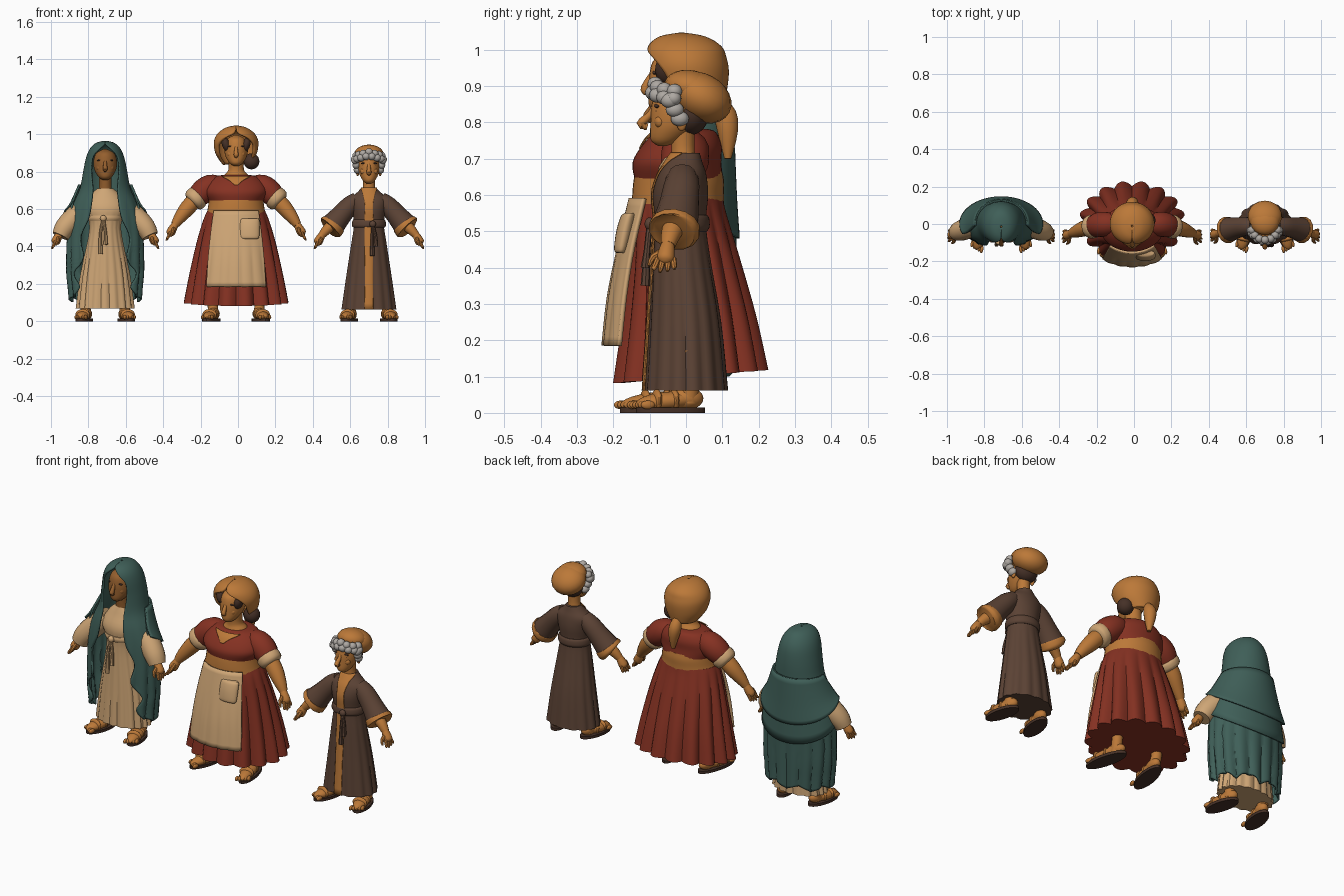
import bpy, bmesh, math
from mathutils import Vector, Matrix, Euler

def material(name, rgb):
    m = bpy.data.materials.new(name)
    m.diffuse_color = (*rgb, 1)
    return m

SKIN = material("warm ochre", (0.50, 0.19, 0.040))
SHADE = material("deep ochre", (0.30, 0.115, 0.027))
RED = material("brick red", (0.235, 0.031, 0.016))
GREEN = material("deep teal", (0.050, 0.115, 0.098))
CREAM = material("cream linen", (0.62, 0.38, 0.18))
BROWN = material("brown wool", (0.105, 0.055, 0.035))
DARK = material("dark leather", (0.060, 0.030, 0.020))
GREY = material("grey hair", (0.42, 0.39, 0.36))

def finish(name, bm, mat, thick=0):
    bmesh.ops.recalc_face_normals(bm, faces=bm.faces)
    me = bpy.data.meshes.new(name)
    bm.to_mesh(me)
    bm.free()
    me.materials.append(mat)
    me.shade_smooth()
    me.set_sharp_from_angle(angle=math.radians(38))
    ob = bpy.data.objects.new(name, me)
    bpy.context.collection.objects.link(ob)
    if thick:
        mod = ob.modifiers.new("thickness", 'SOLIDIFY')
        mod.thickness, mod.offset = thick, 0
    return ob

def spline(p, k=4):
    """Smooth interpolation through tuples."""
    out = []
    for i in range(len(p) - 1):
        a, b, c, d = p[max(i - 1, 0)], p[i], p[i + 1], p[min(i + 2, len(p) - 1)]
        for j in range(k):
            t = j / k
            out.append(tuple(0.5 * (2*B + (C - A)*t + (2*A - 5*B + 4*C - D)*t*t + (3*B - A - 3*C + D)*t**3)
                             for A, B, C, D in zip(a, b, c, d)))
    return out + [tuple(p[-1])]

def skin_rows(bm, rows, closed):
    n = len(rows[0])
    for r, q in zip(rows, rows[1:]):
        for k in range(n if closed else n - 1):
            bm.faces.new((r[k], r[(k + 1) % n], q[(k + 1) % n], q[k]))
    if closed:
        bm.faces.new(rows[0])
        bm.faces.new(rows[-1])

def loft(name, x, rings, mat, seg=40, pleats=0, mid=None, thick=0, hem=None, grow=0, k=4):
    """Rings are (z, cy, rx, ry, pleat depth, half span); open shell if mid is given."""
    rings = spline([tuple(r) + (0, 180)[len(r) - 4:] for r in rings], k)
    bm, rows = bmesh.new(), []
    for i, (z, cy, rx, ry, amp, span) in enumerate(rings):
        row, t = [], i / (len(rings) - 1)
        for j in range(seg if mid is None else seg + 1):
            a = math.tau * j / seg if mid is None else math.radians(mid + min(span, 180) * (2 * j / seg - 1))
            f = 1 - amp * (1 - abs(math.sin(pleats * a / 2))) if pleats else 1
            row.append(bm.verts.new((x + (rx + grow) * f * math.cos(a), cy + (ry + grow) * f * math.sin(a),
                                     z + (hem(a, t) if hem else 0))))
        rows.append(row)
    skin_rows(bm, rows, mid is None)
    return finish(name, bm, mat, thick)

def limb(name, x, pts, mat, s=1, seg=14, k=3):
    """Round tube through (x, y, z, radius) points."""
    pts = spline(pts, k)
    bm, rows = bmesh.new(), []
    pos = [Vector((x + s * p[0], p[1], p[2])) for p in pts]
    for i, p in enumerate(pos):
        d = (pos[min(i + 1, len(pos) - 1)] - pos[max(i - 1, 0)]).normalized()
        ref = Vector((0, 1, 0)) if abs(d.y) < 0.9 else Vector((1, 0, 0))
        u = d.cross(ref).normalized()
        w = d.cross(u)
        rows.append([bm.verts.new(p + pts[i][3] * (u * math.cos(math.tau*j/seg) + w * math.sin(math.tau*j/seg)))
                     for j in range(seg)])
    skin_rows(bm, rows, True)
    return finish(name, bm, mat)

def blobs(name, x, items, mat, s=1):
    """One object of ellipsoids (location, scale, rotation)."""
    bm = bmesh.new()
    for loc, sc, rot in items:
        m = (Matrix.Translation((x + s * loc[0], loc[1], loc[2]))
             @ Euler((rot[0], s * rot[1], s * rot[2])).to_matrix().to_4x4() @ Matrix.Diagonal((*sc, 1)))
        bmesh.ops.create_uvsphere(bm, u_segments=18, v_segments=12, radius=1, matrix=m)
    return finish(name, bm, mat)

O = (0, 0, 0)

def hand(who, x, s, wrist, tip):
    """Palm, four fingers spread front to back, and a thumb."""
    w, t = Vector(wrist), Vector(tip)
    d = t - w
    limb(who + "palm", x, [(*w, .018), (*(w + d * .3), .023), (*(w + d * .55), .023), (*(w + d * .68), .010)], SKIN, s)
    for i in range(4):
        off = Vector((0, -.021 + .014 * i, 0))
        end = t + off * 1.5 - d * (.12 * abs(i - 1.3) / 1.3)
        limb(who + "finger", x, [(*(w + d * .5 + off), .0085), (*(w + d * .8 + off * 1.3), .008), (*end, .004)],
             SKIN, s, 8, 2)
    limb(who + "thumb", x, [(*(w + d * .2), .012), (*(w + d * .45 + Vector((-.01, -.035, 0))), .010),
                            (*(w + d * .75 + Vector((-.012, -.042, 0))), .005)], SKIN, s, 8, 2)

def foot(who, x, s, fx, length):
    """Sandalled foot turned outward."""
    cy = .055 - length / 2
    turn, h = .22, length / 2
    rot = Matrix.Rotation(turn, 3, 'Z')
    at = lambda px, py, pz: tuple(Vector((fx, cy, 0)) + rot @ Vector((px, py, pz)))
    blobs(who + "foot", x, [(at(0, -.01, .032), (.036, h * .9, .026), (.08, 0, turn)),
                            (at(0, h * .45, .04), (.031, h * .5, .032), (0, 0, turn))]
          + [(at(-.028 + .014 * i, -h * (.92 - .05 * i), .022), (.009, .02, .012), (0, 0, turn)) for i in range(5)],
          SKIN, s)
    limb(who + "ankle", x, [(*at(0, h * .5, .03), .03), (fx * .95, .01, .09, .027), (fx * .9, .005, .17, .033)], SKIN, s)
    for q in (-.4, .1):
        blobs(who + "sandal_strap", x, [(at(0, q * h, .034), (.040, .014, .031), (0, 0, turn))], SKIN, s)
    bm = bmesh.new()
    bmesh.ops.create_cone(bm, cap_ends=True, segments=24, radius1=1, radius2=1, depth=1,
                          matrix=Matrix.Translation((x + s * fx, cy, .0075)) @ Matrix.Rotation(s * turn, 4, 'Z')
                          @ Matrix.Diagonal((.043, h, .015, 1)))
    finish(who + "sandal_sole", bm, DARK)

def face(who, x, cy, chin, w, h, nose, mat):
    """Head with nose, eyes, brows and mouth; front of the face looks along -y."""
    loft(who + "head", x, [(chin, cy - .045, .012, .012), (chin + h*.1, cy - .035, w*.58, .042),
                           (chin + h*.35, cy - .012, w*.95, .066), (chin + h*.65, cy, w, .075),
                           (chin + h*.88, cy, w*.75, .06), (chin + h, cy, .01, .01)], mat, 28)
    f = cy - .068
    limb(who + "nose", x, [(0, f, chin + h*.62, .008), (0, f - .012, chin + h*.5, .010),
                           (0, f - nose, chin + h*.36, .013), (0, f - nose*.5, chin + h*.31, .009)], mat, 1, 10)
    blobs(who + "mouth", x, [((0, f + .008, chin + h*.21), (.020, .009, .0035), O)], DARK)
    blobs(who + "lower_lip", x, [((0, f + .007, chin + h*.17), (.015, .009, .005), O)], mat)
    for s in (-1, 1):
        blobs(who + "cheek", x, [((.028, f + .016, chin + h*.39), (.019, .015, .018), O)], mat, s)
        blobs(who + "eye", x, [((.026, f + .009, chin + h*.565), (.010, .006, .004), O)], DARK, s)
        blobs(who + "brow", x, [((.027, f + .008, chin + h*.65), (.017, .008, .005), (0, .2, 0))], DARK, s)

# --- Cloaked woman: cream robe, teal mantle drawn up as a hood
A, n = -.71, "cloaked_woman_"
face(n, A, -.015, .755, .062, .165, .024, SHADE)
loft(n + "neck", A, [(.66, .0, .045, .04), (.72, -.01, .033, .033), (.80, -.015, .035, .035)], SHADE)
loft(n + "robe", A, [(.068, 0, .16, .105, .10), (.25, 0, .135, .095, .08), (.5, -.01, .085, .075, .03),
                     (.6, -.01, .115, .08), (.67, 0, .085, .06), (.71, 0, .042, .042)], CREAM, 80, 18)
loft(n + "belt", A, [(.535, -.01, .088, .083), (.55, -.01, .094, .088), (.565, -.01, .092, .085)], CREAM)
blobs(n + "belt_knot", A, [((-.01, -.10, .55), (.017, .014, .017), O)], CREAM)
for dx, low in ((-.025, .36), (.002, .41)):
    limb(n + "belt_tail", A, [(-.01, -.10, .55, .008), (dx, -.105, .47, .008), (dx, -.11, low, .012)], CREAM, 1, 8)
loft(n + "mantle", A, [(.10, .0, .195, .13, .12, 117), (.18, .0, .20, .13, .11, 133), (.26, .0, .207, .13, .09, 126),
                       (.34, .0, .207, .13, .07, 146), (.44, .0, .203, .13, .05, 138), (.54, .0, .195, .125, .03, 152),
                       (.63, .0, .165, .12, .01, 154), (.71, .005, .13, .112, 0, 150), (.80, .005, .113, .110, 0, 140),
                       (.875, -.002, .097, .107, 0, 137), (.922, -.01, .076, .092, 0, 157),
                       (.95, -.012, .045, .06, 0, 180), (.96, -.015, .004, .004, 0, 180)],
     GREEN, 72, 16, 90, .010, lambda a, t: .03 * abs(math.sin(4 * a)) * max(0, 1 - 8 * t))
for low, g in ((.46, .010), (.57, .016)):
    loft(n + "mantle_fold", A, [(low, .0, .205, .128, 0, 112), (.63, .0, .168, .121, 0, 108),
                                (.73, .005, .125, .110, 0, 95)], GREEN, 40, 0, 90, .008,
         lambda a, t: -.09 * math.sin(a) * (1 - t), g)
for s in (-1, 1):
    limb(n + "sleeve", A, [(.09, 0, .62, .05), (.16, -.015, .56, .058), (.215, -.035, .50, .055),
                           (.24, -.045, .455, .045)], CREAM, s)
    hand(n, A, s, (.242, -.05, .47), (.287, -.065, .385))
    foot(n, A, s, .112, .195)

# --- Aproned woman: red pleated dress, head scarf, rolled cuffs
B, n = -.01, "aproned_woman_"
face(n, B, -.025, .83, .062, .165, .020, SKIN)
loft(n + "neck", B, [(.73, -.01, .09, .075), (.78, -.01, .065, .055), (.81, -.015, .042, .042), (.87, -.02, .042, .042)], SKIN)
loft(n + "bodice", B, [(.645, -.02, .148, .122), (.69, -.025, .168, .122), (.735, -.012, .155, .11),
                       (.772, -.002, .115, .085), (.782, -.005, .072, .062)], RED)
loft(n + "neck_opening", B, [(.728, -.012, .157, .112, 0, 3), (.755, -.007, .140, .101, 0, 16),
                             (.775, -.002, .112, .085, 0, 40)], SKIN, 12, 0, -90, .004, None, .004)
loft(n + "waistband", B, [(.575, -.022, .158, .126), (.60, -.022, .152, .126), (.635, -.02, .147, .125),
                          (.665, -.02, .145, .12)], SKIN)
skirt = [(.10, .013, .285, .218, .13), (.25, .008, .255, .19, .11), (.42, -.005, .215, .155, .07),
         (.54, -.018, .178, .132, .03), (.59, -.02, .155, .122)]
loft(n + "skirt", B, skirt, RED, 128, 16, None, 0, lambda a, t: .018 * math.sin(a) * (1 - t))
loft(n + "apron", B, [(.185, -.005, .272, .222, .02, 36), (.32, -.01, .245, .202, .02, 38),
                      (.46, -.018, .21, .165, 0, 40), (.59, -.02, .165, .132, 0, 45)], CREAM, 40, 26, -90, .012)
loft(n + "apron_pocket", B + .07, [(.44, -.178, .042, .012), (.45, -.178, .053, .020), (.50, -.168, .055, .024),
                                   (.54, -.158, .054, .022), (.55, -.155, .050, .014)], CREAM, 24)
loft(n + "head_scarf", B, [(.84, .03, .065, .065, 0, 95), (.89, .012, .100, .094, 0, 116), (.94, .003, .112, .108, 0, 124),
                           (.975, -.001, .108, .106, 0, 142), (1.005, -.004, .088, .096, 0, 172),
                           (1.03, -.01, .05, .06, 0, 180), (1.04, -.012, .004, .004, 0, 180)], SKIN, 48, 0, 90, .014)
limb(n + "scarf_tail", B, [(0, .085, .86, .02), (0, .108, .82, .032), (.005, .115, .77, .028), (.01, .115, .70, .010)], SKIN)
blobs(n + "hair_bun", B, [((.082, .02, .855), (.043, .042, .043), O)], DARK)
for s in (-1, 1):
    blobs(n + "hair_side", B, [((.054, -.055, .945), (.022, .03, .04), (0, .3, 0))], DARK, s)
    limb(n + "sleeve", B, [(.08, .0, .725, .05), (.135, .0, .72, .065), (.18, -.005, .69, .066),
                           (.215, -.015, .655, .055)], RED, s)
    limb(n + "rolled_cuff", B, [(.195, -.01, .672, .050), (.205, -.012, .664, .063), (.228, -.018, .645, .061),
                                (.238, -.02, .636, .046)], CREAM, s)
    limb(n + "forearm", B, [(.22, -.015, .65, .042), (.26, -.025, .605, .042), (.30, -.04, .555, .033),
                            (.328, -.05, .515, .022)], SKIN, s)
    hand(n, B, s, (.325, -.05, .52), (.375, -.07, .43))
    foot(n, B, s, .132, .24)

# --- Robed elder: brown wrapped robe, puffed cap, grey curls
C, n = .70, "robed_elder_"
face(n, C, -.02, .735, .056, .17, .036, SKIN)
loft(n + "neck", C, [(.67, -.005, .05, .04), (.72, -.008, .032, .032), (.79, -.01, .034, .034)], SKIN)
robe = [(.062, .0, .150, .116, .07), (.25, -.003, .122, .100, .05), (.42, -.012, .095, .080, .03),
        (.52, -.015, .080, .070), (.60, -.015, .092, .076), (.655, -.01, .098, .066), (.69, -.005, .062, .05),
        (.715, 0, .038, .038)]
loft(n + "robe", C, robe, BROWN, 80, 14)
strip = [r + (0,) * (5 - len(r)) + (sp,) for r, sp in zip(robe, (9, 10, 14, 17, 13, 15, 32, 75))]
loft(n + "front_trim", C, strip, SKIN, 14, 14, -90, .004, None, .004)
loft(n + "sash", C, [(.50, -.015, .084, .073), (.512, -.015, .091, .080), (.535, -.015, .089, .079),
                     (.545, -.015, .082, .073)], BROWN)
blobs(n + "sash_knot", C, [((.02, -.10, .52), (.018, .014, .018), O)], BROWN)
for dx, low in ((.018, .35), (.036, .40)):
    limb(n + "sash_tail", C, [(.02, -.10, .52, .008), (dx, -.107, .45, .009), (dx, -.112, low, .013)], BROWN, 1, 8)
blobs(n + "cap", C, [((0, .042, .868), (.092, .088, .066), (-.5, 0, 0)), ((0, .015, .895), (.078, .075, .048), (-.2, 0, 0))], SKIN)
blobs(n + "nape_hair", C, [((0, .012, .82), (.062, .050, .055), O)], DARK)
curls = []
for row, (z, r, cnt) in enumerate(((.905, .070, 7), (.885, .078, 8))):
    for i in range(cnt):
        a = math.radians(-90 + 76 * (2 * i / (cnt - 1) - 1))
        curls.append(((r * math.cos(a), -.015 + r * math.sin(a), z - .02 * abs(math.cos(a))), (.021, .021, .020), O))
for s in (-1, 1):
    curls += [((s * (.074 - .006 * i), -.045 + .014 * i, .86 - .025 * i), (.020, .025, .021), O) for i in range(3)]
blobs(n + "curls", C, curls, GREY)
for s in (-1, 1):
    blobs(n + "ear", C, [((.060, -.012, .80), (.009, .014, .024), O)], SKIN, s)
    limb(n + "sleeve", C, [(.06, -.01, .65, .042), (.10, -.012, .62, .050), (.15, -.02, .565, .056),
                           (.195, -.03, .512, .066)], BROWN, s)
    limb(n + "cuff_trim", C, [(.188, -.029, .520, .066), (.192, -.03, .515, .069), (.206, -.033, .500, .071),
                              (.209, -.034, .497, .060)], SKIN, s)
    limb(n + "forearm", C, [(.19, -.03, .52, .032), (.225, -.042, .49, .027), (.252, -.05, .46, .020)], SKIN, s)
    hand(n, C, s, (.25, -.05, .465), (.293, -.062, .385))
    foot(n, C, s, .106, .195)
